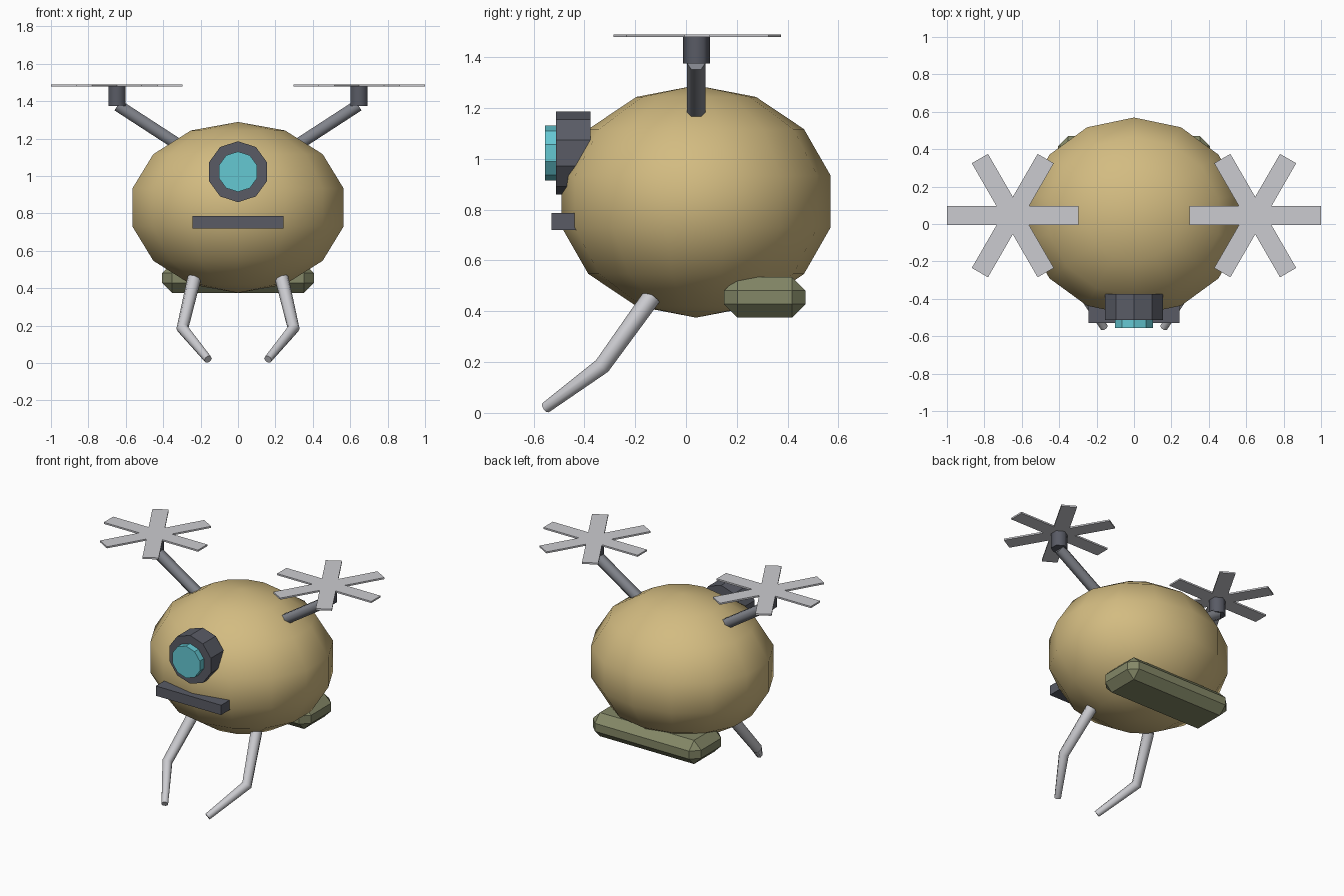
import bpy, bmesh, math
from mathutils import Vector

if "Cube" in bpy.data.objects:
    bpy.data.objects.remove(bpy.data.objects["Cube"], do_unlink=True)


def material(name, rgb):
    mat = bpy.data.materials.new(name)
    mat.use_nodes = True
    mat.diffuse_color = (*rgb, 1)
    node = next(n for n in mat.node_tree.nodes if n.type == "BSDF_PRINCIPLED")
    node.inputs["Base Color"].default_value = (*rgb, 1)
    return mat


TAN = material("sand_tan", (0.65, 0.50, 0.22))
DARK = material("dark_grey", (0.10, 0.105, 0.13))
STEEL = material("steel_grey", (0.22, 0.23, 0.26))
LIGHT = material("light_grey", (0.60, 0.60, 0.63))
CYAN = material("lens_cyan", (0.13, 0.58, 0.65))
OLIVE = material("olive_green", (0.23, 0.245, 0.135))


def finish(bm, name, mat, smooth=0):
    """Turn a bmesh into an object; smooth is the sharp-edge angle in degrees."""
    bmesh.ops.recalc_face_normals(bm, faces=bm.faces)
    mesh = bpy.data.meshes.new(name)
    bm.to_mesh(mesh)
    bm.free()
    mesh.materials.append(mat)
    if smooth:
        mesh.polygons.foreach_set("use_smooth", [True] * len(mesh.polygons))
        mesh.set_sharp_from_angle(angle=math.radians(smooth))
    obj = bpy.data.objects.new(name, mesh)
    bpy.context.collection.objects.link(obj)
    return obj


def tube(name, points, radii, sides, ref, mat, smooth=0):
    """Capped prism swept along points, with a ring corner towards ref."""
    bm = bmesh.new()
    pts = [Vector(p) for p in points]
    rings = []
    for i, (p, r) in enumerate(zip(pts, radii)):
        before = (p - pts[i - 1]).normalized() if i else Vector()
        after = (pts[i + 1] - p).normalized() if i + 1 < len(pts) else Vector()
        t = (before + after).normalized()
        u = Vector(ref)
        u = (u - t * u.dot(t)).normalized()
        v = t.cross(u)
        angles = [math.tau * k / sides for k in range(sides)]
        rings.append([bm.verts.new(p + r * (u * math.cos(a) + v * math.sin(a))) for a in angles])
    for a, b in zip(rings, rings[1:]):
        for k in range(sides):
            n = (k + 1) % sides
            bm.faces.new((a[k], a[n], b[n], b[k]))
    bm.faces.new(rings[0][::-1])
    bm.faces.new(rings[-1])
    return finish(bm, name, mat, smooth)


def box(name, centre, size, mat, chamfer=0):
    bm = bmesh.new()
    bmesh.ops.create_cube(bm, size=1)
    bmesh.ops.scale(bm, vec=size, verts=bm.verts)
    bmesh.ops.translate(bm, vec=centre, verts=bm.verts)
    if chamfer:
        bmesh.ops.bevel(bm, geom=bm.edges[:], offset=chamfer, segments=1, affect="EDGES")
    return finish(bm, name, mat)


def rotor(name, centre, length, half_width, thickness, mat, blades=6):
    """Flat star of straight blades, extruded to a thin plate."""
    bm = bmesh.new()
    step = math.tau / blades
    notch = half_width / math.sin(step / 2)
    reach = math.hypot(length, half_width)
    tip = math.atan2(half_width, length)
    outline = []
    for k in range(blades):
        a = k * step
        for r, ang in ((reach, a - tip), (reach, a + tip), (notch, a + step / 2)):
            offset = Vector((r * math.cos(ang), r * math.sin(ang), 0))
            outline.append(bm.verts.new(Vector(centre) + offset))
    face = bm.faces.new(outline)
    extruded = bmesh.ops.extrude_face_region(bm, geom=[face])["geom"]
    top = [g for g in extruded if isinstance(g, bmesh.types.BMVert)]
    bmesh.ops.translate(bm, vec=(0, 0, thickness), verts=top)
    return finish(bm, name, mat)


# Egg-shaped body
bm = bmesh.new()
bmesh.ops.create_uvsphere(bm, u_segments=14, v_segments=7, radius=1)
bmesh.ops.scale(bm, vec=(0.594, 0.543, 0.457), verts=bm.verts)
bmesh.ops.translate(bm, vec=(0, 0.04, 0.832), verts=bm.verts)
finish(bm, "body", TAN, 60)

# Eye housing, lens and mouth bar
UP = (0, 0, 1)
tube("eye_housing", [(0, -0.375, 1.023), (0, -0.512, 1.023)], [0.163] * 2, 10, UP, DARK)
tube("eye_lens", [(0, -0.48, 1.023), (0, -0.555, 1.023)], [0.108] * 2, 10, UP, CYAN)
box("mouth_bar", (0, -0.482, 0.753), (0.488, 0.094, 0.066), DARK)

# Chamfered pack under the back
box("rear_pack", (0, 0.31, 0.455), (0.81, 0.32, 0.16), OLIVE, 0.053)

# Mirrored limbs and rotors
BACK = (0, 1, 0)
for side, s in (("left", 1), ("right", -1)):
    leg = [(s * 0.233, -0.135, 0.457), (s * 0.297, -0.33, 0.185), (s * 0.16, -0.553, 0.02)]
    tube(side + "_leg", leg, [0.037, 0.033, 0.022], 8, (1, 0, 0), LIGHT, 60)
    arm = [(s * 0.28, 0.04, 1.142), (s * 0.643, 0.04, 1.378)]
    tube(side + "_rotor_arm", arm, [0.037] * 2, 6, BACK, STEEL, 65)
    motor = [(s * 0.647, 0.042, 1.375), (s * 0.647, 0.042, 1.48)]
    tube(side + "_motor", motor, [0.053] * 2, 6, BACK, DARK, 65)
    rotor(side + "_rotor", (s * 0.648, 0.045, 1.479), 0.352, 0.05, 0.011, LIGHT)
